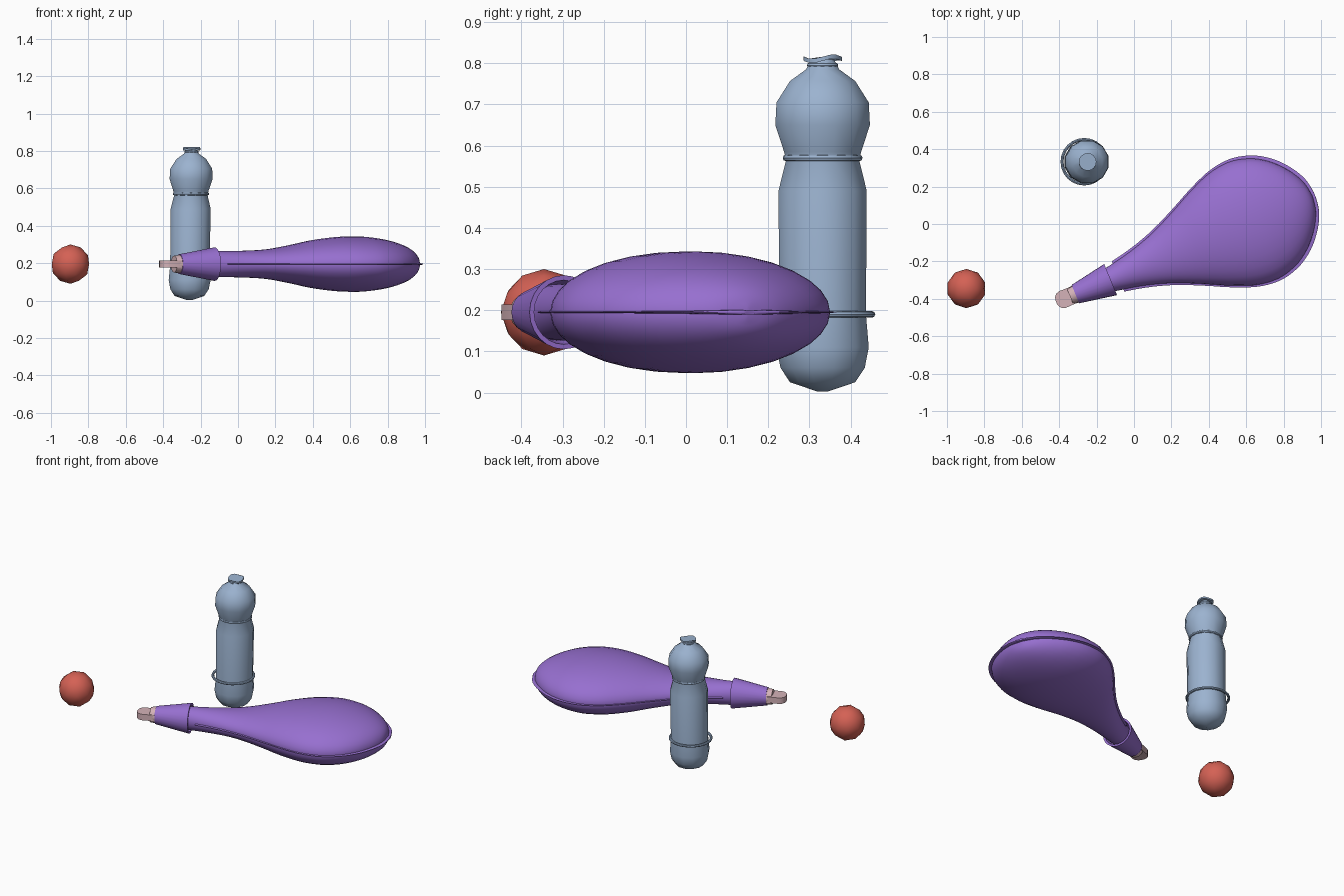
import bpy, bmesh, math
from mathutils import Matrix, Vector

if "Cube" in bpy.data.objects:
    bpy.data.objects.remove(bpy.data.objects["Cube"])


def material(name, color):
    m = bpy.data.materials.new(name)
    m.diffuse_color = (*color, 1)
    m.use_nodes = True
    m.node_tree.nodes["Principled BSDF"].inputs["Base Color"].default_value = m.diffuse_color
    return m


PURPLE = material("purple", (0.31, 0.16, 0.63))
PINK = material("pink", (0.66, 0.45, 0.48))
RED = material("red", (0.66, 0.12, 0.09))
BLUE = material("blue", (0.33, 0.45, 0.63))


def finish(name, bm, mat, matrix=Matrix(), angle=40):
    bmesh.ops.recalc_face_normals(bm, faces=bm.faces)
    me = bpy.data.meshes.new(name)
    bm.to_mesh(me)
    bm.free()
    ob = bpy.data.objects.new(name, me)
    bpy.context.collection.objects.link(ob)
    me.transform(matrix)
    me.materials.append(mat)
    bpy.ops.object.select_all(action='DESELECT')
    bpy.context.view_layer.objects.active = ob
    ob.select_set(True)
    bpy.ops.object.shade_smooth_by_angle(angle=math.radians(angle))
    return ob


def loft(name, sections, n, mat, matrix=Matrix(), angle=40, turn=0.0):
    """Elliptical rings (distance, half width, half height) along local x."""
    bm = bmesh.new()
    rings = []
    for u, w, h in sections:
        rings.append([bm.verts.new((u, w * math.cos(a), h * math.sin(a)))
                      for a in (math.tau * i / n + turn for i in range(n))])
    for a, b in zip(rings, rings[1:]):
        for i in range(n):
            j = (i + 1) % n
            bm.faces.new((a[i], a[j], b[j], b[i]))
    bm.faces.new(rings[0])
    bm.faces.new(rings[-1])
    return finish(name, bm, mat, matrix, angle)


def smooth_path(pts, steps):
    """Catmull-Rom interpolation of the control sections."""
    p = [Vector(q) for q in pts]
    p = [2 * p[0] - p[1]] + p + [2 * p[-1] - p[-2]]
    out = []
    for a, b, c, d in zip(p, p[1:], p[2:], p[3:]):
        for k in range(steps):
            t = k / steps
            out.append(0.5 * (2 * b + (c - a) * t + (2 * a - 5 * b + 4 * c - d) * t * t
                              + (3 * b - a - 3 * c + d) * t ** 3))
    return out + [p[-2]]


# club: local x runs from the handle sleeve to the broad end
CLUB = Matrix.Translation((-0.125, -0.297, 0.195)) @ Matrix.Rotation(math.radians(22.5), 4, 'Z')
outline = [(-0.06, 0.072, 0.068), (0.0, 0.08, 0.069), (0.15, 0.110, 0.071), (0.3, 0.156, 0.079),
           (0.45, 0.222, 0.103), (0.575, 0.283, 0.128), (0.7, 0.333, 0.144), (0.8, 0.351, 0.148),
           (0.88, 0.346, 0.146), (0.97, 0.316, 0.134), (1.05, 0.262, 0.115), (1.11, 0.197, 0.092),
           (1.15, 0.135, 0.067), (1.172, 0.08, 0.042), (1.182, 0.018, 0.012)]
path = smooth_path(outline, 3)
loft("club_body", [(u * 0.988, max(w - 0.013, 0.004), h) for u, w, h in path], 32, PURPLE, CLUB)
loft("club_seam", [(u, w, 0.006) for u, w, h in path if u > 0], 24, PURPLE, CLUB)

# handle sleeve with a hollow wide end, and the collar behind it
loft("handle_sleeve", [(u, r, r) for u, r in
     ((-0.204, 0.04), (-0.204, 0.053), (0.0, 0.09), (0.0, 0.078), (-0.05, 0.068))], 24, PURPLE, CLUB)
loft("handle_collar", [(-0.235, 0.045, 0.045), (-0.195, 0.05, 0.05)], 20, PINK, CLUB)

# flat tongue with a rounded tip
bm = bmesh.new()
half = [(-0.2, 0.046), (-0.278, 0.048), (-0.298, 0.041), (-0.31, 0.027), (-0.315, 0.010)]
face = bm.faces.new([bm.verts.new((x, y, -0.019)) for x, y in half] +
                    [bm.verts.new((x, -y, -0.019)) for x, y in reversed(half)])
up = bmesh.ops.extrude_face_region(bm, geom=[face])["geom"]
bmesh.ops.translate(bm, vec=(0, 0, 0.038), verts=[v for v in up if isinstance(v, bmesh.types.BMVert)])
if not face.is_valid or len(bm.faces) < 12:
    bmesh.ops.holes_fill(bm, edges=bm.edges)
finish("handle_tongue", bm, PINK, CLUB)

# ball
bm = bmesh.new()
bmesh.ops.create_icosphere(bm, subdivisions=2, radius=0.105)
finish("ball", bm, RED, Matrix.Translation((-0.896, -0.345, 0.195)))

# bottle: upright loft, leaning very slightly
BOTTLE = Matrix.Translation((-0.26, 0.332, 0)) @ Matrix(((0.014, 0, 1, 0), (0, 1, 0, 0), (1, 0, 0, 0), (0, 0, 0, 1)))
profile = [(0.003, 0.015), (0.025, 0.082), (0.06, 0.106), (0.11, 0.116), (0.19, 0.109), (0.49, 0.111),
           (0.565, 0.092), (0.585, 0.097), (0.65, 0.119), (0.705, 0.116), (0.757, 0.082),
           (0.785, 0.042), (0.81, 0.028)]
loft("bottle_body", [(z, r, r) for z, r in profile], 12, BLUE, BOTTLE, 40, math.pi / 12)


def band(name, centre, radius, thick):
    bm = bmesh.new()
    n, m = 24, 8
    g = [[bm.verts.new(((radius + thick * math.cos(b)) * math.cos(a),
                        (radius + thick * math.cos(b)) * math.sin(a), thick * math.sin(b)))
          for b in (math.tau * j / m for j in range(m))]
         for a in (math.tau * i / n for i in range(n))]
    for i in range(n):
        for j in range(m):
            k, l = (i + 1) % n, (j + 1) % m
            bm.faces.new((g[i][j], g[k][j], g[k][l], g[i][l]))
    finish(name, bm, BLUE, Matrix.Translation(centre))


band("lower_band", (-0.266, 0.333, 0.19), 0.119, 0.008)
band("neck_band", (-0.251, 0.332, 0.57), 0.089, 0.008)
band("collar_band", (-0.249, 0.332, 0.795), 0.031, 0.007)

# cap: thin disc with a wavy rim
bm = bmesh.new()
bmesh.ops.create_cone(bm, cap_ends=True, segments=16, radius1=0.047, radius2=0.047, depth=0.01)
for v in bm.verts:
    v.co.z += 0.004 * math.sin(3 * math.atan2(v.co.y, v.co.x)) + 0.06 * v.co.y
finish("bottle_cap", bm, BLUE, Matrix.Translation((-0.248, 0.332, 0.811)))
